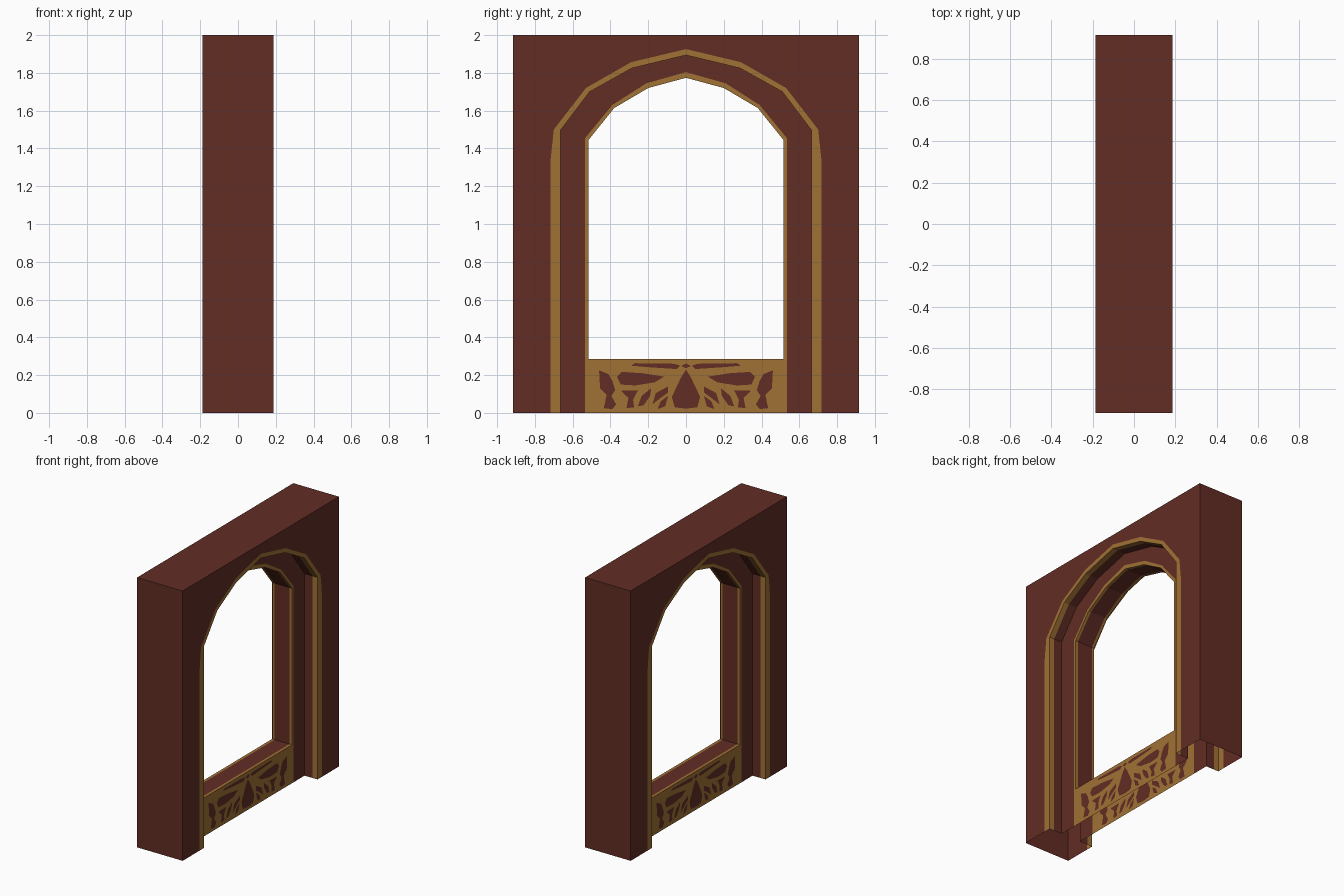
import bpy, bmesh
from mathutils import Vector
from mathutils.geometry import delaunay_2d_cdt

if "Cube" in bpy.data.objects:
    bpy.data.objects.remove(bpy.data.objects["Cube"])


def material(name, rgb):
    m = bpy.data.materials.new(name)
    m.diffuse_color = (*rgb, 1)
    m.use_nodes = True
    m.node_tree.nodes["Principled BSDF"].inputs["Base Color"].default_value = m.diffuse_color
    return m


MAROON = material("maroon_paint", (0.122, 0.026, 0.018))
GOLD = material("gold_paint", (0.356, 0.165, 0.035))

WALL_X, TRIM_X, RECESS_X, LIP_X = 0.187, 0.147, 0.081, 0.061
SILL_Z = 0.285
CENTRE = Vector((0, 0, 0.9))

# Half profiles (y, z) from the foot to the apex, widest first
WALL = [(0.915, 0), (0.915, 1.3), (0.915, 1.5), (0.915, 2), (0.29, 2), (0, 2)]
OUTER = [(0.718, 0), (0.718, 1.33), (0.70, 1.50), (0.53, 1.72), (0.29, 1.857), (0, 1.926)]
STEP = [(0.664, 0), (0.664, 1.3), (0.664, 1.497), (0.51, 1.70), (0.286, 1.825), (0, 1.894)]
INNER = [(0.534, 0), (0.534, 1.3), (0.534, 1.455), (0.39, 1.63), (0.21, 1.745), (0, 1.804)]
OPEN = [(0.517, SILL_Z), (0.517, 1.3), (0.517, 1.444), (0.38, 1.614), (0.20, 1.72), (0, 1.774)]
INNER_ABOVE_SILL = [(0.534, SILL_Z)] + INNER[1:]


def mirror(half):
    return half + [(-y, z) for y, z in reversed(half[:-1])]


def make_object(name, bm, mats, facing):
    """Turn every face to agree with facing(face), then store the mesh."""
    bm.normal_update()
    for f in bm.faces:
        if f.normal.dot(facing(f)) < 0:
            f.normal_flip()
    me = bpy.data.meshes.new(name)
    bm.to_mesh(me)
    bm.free()
    for m in mats:
        me.materials.append(m)
    ob = bpy.data.objects.new(name, me)
    bpy.context.collection.objects.link(ob)
    return ob


def loft(name, half_a, xa, half_b, xb, mat, facing, closed=False):
    """Quads between two matching arch profiles."""
    bm = bmesh.new()
    a = [bm.verts.new((xa, y, z)) for y, z in mirror(half_a)]
    b = [bm.verts.new((xb, y, z)) for y, z in mirror(half_b)]
    n = len(a)
    for i in range(n if closed else n - 1):
        j = (i + 1) % n
        bm.faces.new((a[i], a[j], b[j], b[i]))
    return make_object(name, bm, [mat], facing)


def inward(f):
    d = CENTRE - f.calc_center_median()
    d.x = 0
    return d


def outward(f):
    return -inward(f)


# Carved panel ornaments (y, z): centre motifs, then left motifs that get mirrored
CENTRE_MOTIFS = [
    [(0, 0.228), (0.025, 0.19), (0.075, 0.085), (0.06, 0.03), (0, 0.022),
     (-0.06, 0.03), (-0.075, 0.085), (-0.025, 0.19)],
    [(0, 0.262), (0.025, 0.248), (0, 0.236), (-0.025, 0.248)],
]
SIDE_MOTIFS = [
    # top ribbon
    [(-0.29, 0.25), (-0.27, 0.263), (-0.06, 0.26), (-0.03, 0.25), (-0.05, 0.232), (-0.2, 0.242)],
    # large leaf
    [(-0.365, 0.19), (-0.34, 0.217), (-0.23, 0.21), (-0.116, 0.192), (-0.165, 0.162),
     (-0.27, 0.145), (-0.345, 0.15)],
    # outer stem
    [(-0.46, 0.225), (-0.41, 0.205), (-0.39, 0.17), (-0.375, 0.12), (-0.395, 0.09),
     (-0.37, 0.045), (-0.39, 0.02), (-0.435, 0.025), (-0.42, 0.095), (-0.455, 0.13)],
    # small leaves
    [(-0.345, 0.117), (-0.255, 0.12), (-0.28, 0.07), (-0.275, 0.03), (-0.315, 0.025), (-0.305, 0.08)],
    [(-0.185, 0.13), (-0.235, 0.09), (-0.255, 0.035), (-0.225, 0.04), (-0.19, 0.09)],
    [(-0.095, 0.14), (-0.16, 0.105), (-0.178, 0.045), (-0.14, 0.075), (-0.095, 0.108)],
    [(-0.095, 0.09), (-0.135, 0.06), (-0.15, 0.02), (-0.11, 0.035)],
]
MOTIFS = CENTRE_MOTIFS + SIDE_MOTIFS + [[(-y, z) for y, z in reversed(m)] for m in SIDE_MOTIFS]
PANEL = [(-0.534, 0), (0.534, 0), (0.534, SILL_Z), (-0.534, SILL_Z)]


def carved_panel(name, x, facing):
    """Panel rectangle cut along the ornament outlines; ornaments get the maroon slot."""
    pts, loops = [], []
    for poly in [PANEL] + MOTIFS:
        loops.append(list(range(len(pts), len(pts) + len(poly))))
        # counter-clockwise order for every outline
        area = sum(p[0] * q[1] - q[0] * p[1] for p, q in zip(poly, poly[1:] + poly[:1]))
        pts += [Vector(p) for p in (poly if area > 0 else poly[::-1])]
    verts, _, faces, _, _, source = delaunay_2d_cdt(pts, [], loops, 0, 1e-5)
    bm = bmesh.new()
    vs = [bm.verts.new((x, v.x, v.y)) for v in verts]
    for f, src in zip(faces, source):
        face = bm.faces.new([vs[i] for i in f])
        face.material_index = 1 if any(s > 0 for s in src) else 0
    make_object(name, bm, [GOLD, MAROON], facing)


# Outer ends and top of the wall; the foot stays open
ends = [(0.915, 0), (0.915, 2), (0, 2)]
loft("wall_ends_and_top", ends, WALL_X, ends, -WALL_X, MAROON, outward)

# Both broad sides, stepping inwards from wall face to opening
for s, side in ((1, "right"), (-1, "left")):
    def face_dir(f, s=s):
        return Vector((s, 0, 0))
    w, t, r, l = s * WALL_X, s * TRIM_X, s * RECESS_X, s * LIP_X
    loft("wall_face_" + side, WALL, w, OUTER, w, MAROON, face_dir)
    loft("outer_trim_face_" + side, OUTER, w, STEP, w, GOLD, face_dir)
    loft("outer_trim_edge_" + side, STEP, w, STEP, t, GOLD, inward)
    loft("recess_reveal_" + side, STEP, t, STEP, r, MAROON, inward)
    loft("recess_face_" + side, STEP, r, INNER, r, MAROON, face_dir)
    loft("inner_trim_face_" + side, INNER_ABOVE_SILL, r, OPEN, r, GOLD, face_dir)
    loft("inner_trim_lip_" + side, OPEN, r, OPEN, l, GOLD, inward, closed=True)
    carved_panel("carved_panel_" + side, r, face_dir)

# Lining of the opening, including the sill
loft("opening_lining_and_sill", OPEN, LIP_X, OPEN, -LIP_X, MAROON, inward, closed=True)
